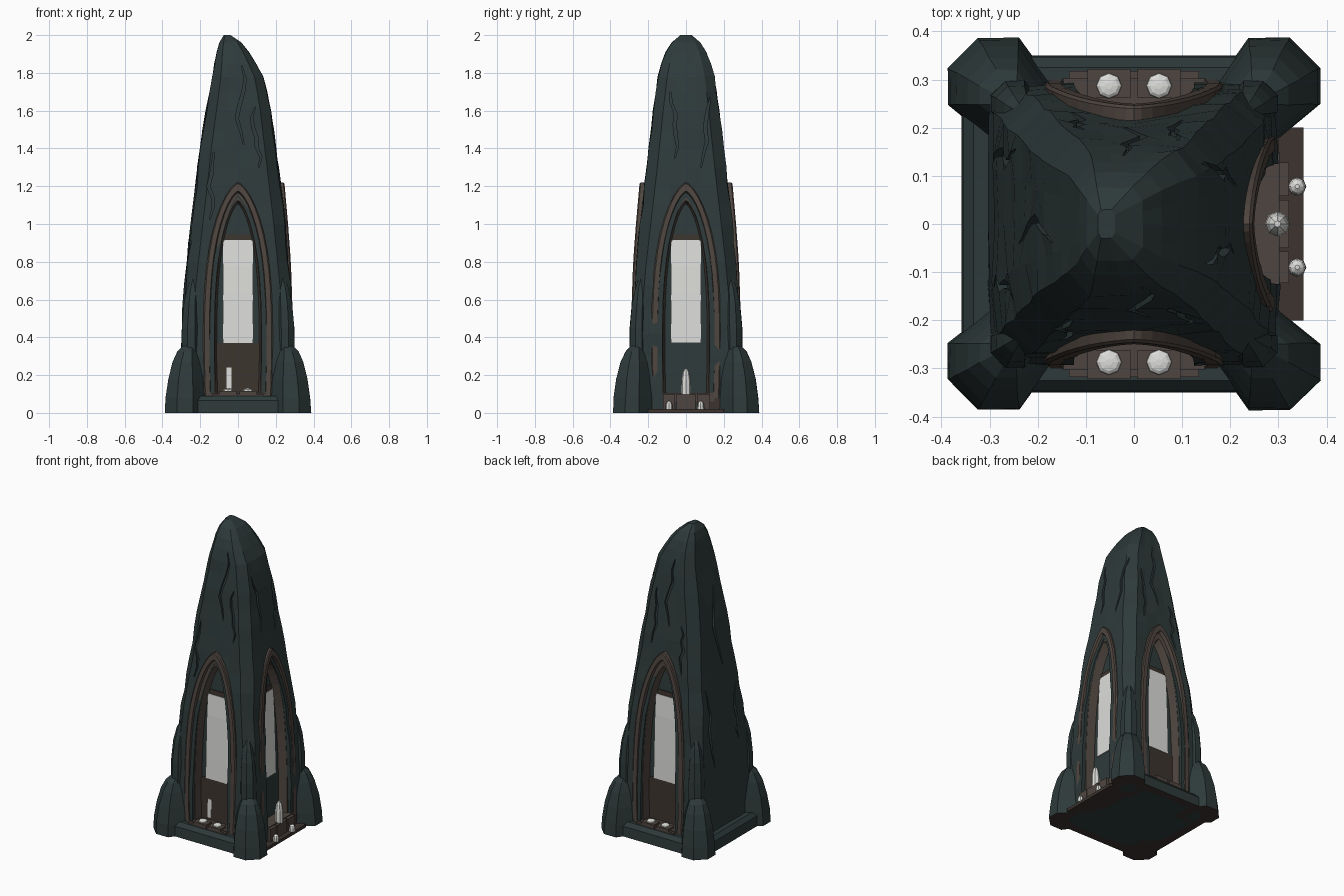
import bpy, bmesh, math, random

random.seed(4)
cube = bpy.data.objects.get("Cube")
if cube:
    bpy.data.objects.remove(cube)


def material(name, rgb):
    m = bpy.data.materials.new(name)
    m.use_nodes = True
    m.diffuse_color = (*rgb, 1)
    bsdf = m.node_tree.nodes["Principled BSDF"]
    bsdf.inputs["Base Color"].default_value = (*rgb, 1)
    bsdf.inputs["Roughness"].default_value = 0.9
    return m


STONE = material("dark green stone", (0.027, 0.042, 0.042))
BROWN = material("brown stone", (0.078, 0.060, 0.050))
EARTH = material("dark brown stone", (0.045, 0.034, 0.028))
WHITE = material("pale wax", (0.72, 0.72, 0.70))


def lerp(table, z):
    for (z0, a), (z1, b) in zip(table, table[1:]):
        if z <= z1:
            return a + (b - a) * (z - z0) / (z1 - z0)
    return table[-1][1]


def turn(quarter, s, d, z):
    """Place a point s along a wall and d out from the axis; 0 front, 1 +x, 2 back, 3 -x."""
    return [(s, -d, z), (d, s, z), (-s, d, z), (-d, -s, z)][quarter]


def loft(name, rings, mat, closed=True, bottom=None):
    """Skin successive rings of points; closed rings are capped at both ends."""
    bm = bmesh.new()
    vs = [[bm.verts.new(p) for p in ring] for ring in rings]
    n = len(vs[0])
    for a, b in zip(vs, vs[1:]):
        for i in range(n if closed else n - 1):
            j = (i + 1) % n
            bm.faces.new((a[i], a[j], b[j], b[i]))
    if closed:
        cap = bm.faces.new(vs[0])
        bm.faces.new(vs[-1])
        cap.material_index = 1 if bottom else 0
    bmesh.ops.recalc_face_normals(bm, faces=bm.faces[:])
    me = bpy.data.meshes.new(name)
    bm.to_mesh(me)
    bm.free()
    me.materials.append(mat)
    if bottom:
        me.materials.append(bottom)
    ob = bpy.data.objects.new(name, me)
    bpy.context.scene.collection.objects.link(ob)
    return ob


def block(name, q, s, d, z, mat, bottom=None):
    """Box on a wall with (min, max) spans."""
    rings = [[turn(q, s[i], d[j], h) for i, j in ((0, 0), (1, 0), (1, 1), (0, 1))] for h in z]
    return loft(name, rings, mat, bottom=bottom)


# Outlines: tower edges by height, and the leaning front of the arch frames
LEFT = [(0, .30), (.35, .296), (.6, .287), (.8, .268), (1, .247), (1.2, .223), (1.4, .2),
        (1.6, .168), (1.8, .133), (1.9, .115), (1.97, .095), (2, .075)]
RIGHT = [(0, .30), (.35, .295), (.6, .285), (.8, .268), (1, .25), (1.2, .226), (1.4, .2),
         (1.6, .172), (1.77, .138), (1.9, .065), (1.97, .01), (2, -.04)]
DEPTH = [(0, .30), (.35, .295), (.6, .283), (.8, .268), (1, .247), (1.2, .223), (1.4, .2),
         (1.6, .177), (1.8, .148), (1.9, .115), (1.97, .07), (2, .03)]
FRAME = [(0, .302), (.4, .293), (.6, .287), (.8, .28), (1, .265), (1.25, .243)]

# Tower
heights = [0, .15, .3, .42, .55, .68, .8, .9, 1, 1.1, 1.2, 1.3, 1.4, 1.5, 1.6, 1.7,
           1.78, 1.85, 1.91, 1.96, 2]
streak = [random.uniform(-.006, .003) for _ in range(20)]
rings = []
for z in heights:
    l, r, h = lerp(LEFT, z), lerp(RIGHT, z), lerp(DEPTH, z)
    ring = []
    for q in range(4):
        for k, t in enumerate((-.88, -.45, 0, .45, .88)):
            wear = 1 + (streak[q * 5 + k] + random.uniform(-.005, .005)) / .25
            x, y, _ = turn(q, t * (1 - .14 * z), wear, z)
            ring.append(((r - l) / 2 + x * (r + l) / 2, y * h, z))
    rings.append(ring)
tower = loft("tower", rings, STONE)


def arch(u, w, power):
    return w * (1 - u ** 3) ** power


def cut(target, cutters):
    for c in cutters:
        c.hide_render = True
        mod = target.modifiers.new("cut", "BOOLEAN")
        mod.operation, mod.solver, mod.object = "DIFFERENCE", "EXACT", c
    bpy.context.view_layer.update()
    dg = bpy.context.evaluated_depsgraph_get()
    me = bpy.data.meshes.new_from_object(target.evaluated_get(dg))
    target.modifiers.clear()
    target.data = me
    for c in cutters:
        bpy.data.objects.remove(c)


STEPS = [math.sin(i / 12 * math.pi / 2) for i in range(13)]
SPRING, SILL = .3, .08

# Niche recesses and weathered cracks cut into the tower
cutters = []
for q in range(3):
    rows = [(.1, .125)] + [(SPRING + u * (1.14 - SPRING), max(arch(u, .125, .75), .003)) for u in STEPS]
    cutters.append(loft("niche_cutter", [
        [turn(q, s, d, z) for s, d in ((-w, .6), (w, .6), (w, lerp(FRAME, z) - .08), (-w, lerp(FRAME, z) - .08))]
        for z, w in rows], STONE))
cracks = [(0, .03, 1.42, 1.84), (0, -.15, 1.02, 1.38), (0, .11, 1.3, 1.62), (1, -.06, 1.35, 1.7),
          (1, .08, 1.3, 1.72), (2, .02, 1.38, 1.8), (2, -.1, 1.25, 1.6), (2, .13, 1.1, 1.4),
          (3, .04, 1.1, 1.6), (3, -.12, .5, 1.0), (3, .13, .6, .95)]
for q, s0, z0, z1 in cracks:
    edge = (DEPTH, RIGHT, DEPTH, LEFT)[q]
    rings, s = [], s0
    for i in range(7):
        z = z0 + (z1 - z0) * i / 6
        w = .002 + .007 * math.sin(math.pi * i / 6)
        d = lerp(edge, z) - .016
        rings.append([turn(q, s + a, b, z) for a, b in ((-w, .6), (w, .6), (w, d), (-w, d))])
        s += random.uniform(-.025, .025)
    cutters.append(loft("crack_cutter", rings, STONE))
cut(tower, cutters)


# Arch frames: nested bands stepping into the niche
BANDS = [(.185, 1.22, -.06), (.185, 1.22, -.006), (.178, 1.213, 0), (.152, 1.175, 0),
         (.147, 1.165, -.022), (.123, 1.125, -.025), (.112, 1.105, -.082)]


def frame(q):
    arcs = []
    for w, top, d in BANDS:
        half = [(w - .006, SILL)] + [(arch(u, w, .68), SPRING + u * (top - SPRING)) for u in STEPS]
        pts = half + [(-s, z) for s, z in reversed(half[:-1])]
        arcs.append([turn(q, s, lerp(FRAME, z) + d, z) for s, z in pts])
    loft("arch_frame", arcs, BROWN, closed=False)


def wall_plate(name, q, w, z0, z1, out, mat):
    """Thin panel following the lean of the niche wall."""
    rings = []
    for i in range(5):
        z = z0 + (z1 - z0) * i / 4
        f = lerp(FRAME, z) - .08
        rings.append([turn(q, s, f + d, z) for s, d in ((-w, -.001), (w, -.001), (w, out), (-w, out))])
    loft(name, rings, mat)


def candle(name, q, s, d, z, r, h, sides=8):
    """Wax stub with a rounded top."""
    rings = [[turn(q, s + r * k * math.cos(a * math.tau / sides), d + r * k * math.sin(a * math.tau / sides), z + h * t)
              for a in range(sides)] for k, t in ((1, 0), (.95, .55), (.7, .85), (.25, 1))]
    loft(name, rings, WHITE)


for q in range(3):
    frame(q)
    wall_plate("window_pane", q, .08, .37, .915, .008, WHITE)
    wall_plate("window_lintel", q, .07, .915, .945, .006, EARTH)
    block("niche_sill", q, (-.15, .15), (.2, .302), (.06, .105), BROWN)

# Front and back: brown lower wall, two ledge stones with melted wax
for q in (0, 2):
    wall_plate("lower_wall", q, .115, .1, .37, .005, EARTH)
    block("ledge", q, (-.135, .135), (.25, .318), (.05, .1), BROWN)
    for s in (-.052, .052):
        block("ledge_stone", q, (s - .045, s + .045), (.262, .322), (.08, .117), BROWN)
        candle("wax_puddle", q, s, .287, .115, .027, .016)
wall_plate("wax_drip", 0, .013, .12, .24, .009, WHITE)
bpy.data.objects["wax_drip"].location.x = -.048

# Open side: low step, ledge stones, candle and fallen wax
block("side_step", 1, (-.2, .2), (.2, .352), (0, .02), EARTH, EARTH)
block("side_riser", 1, (-.18, .18), (.2, .3), (.015, .08), EARTH)
for s, w in ((-.09, .033), (0, .05), (.093, .035)):
    block("side_stone", 1, (s - w, s + w), (.25, .322), (.015, .1), BROWN)
candle("tall_candle", 1, 0, .298, .1, .026, .135)
for s in (-.09, .078):
    candle("fallen_wax", 1, s, .339, .02, .019, .042)

# Plinth with sloped upper edge, stopping short of the open side
rings = []
for z, out in ((0, .35), (.065, .347), (.09, .325)):
    rings.append([(-out - .008, -out, z), (.29, -out, z), (.29, out, z), (-out - .008, out, z)])
loft("plinth", rings, STONE, bottom=EARTH)

# Corner boulders in two tiers
FOOT = [(.388, .25), (.388, .325), (.325, .388), (.24, .388), (.17, .29), (.17, .17), (.29, .17)]


def boulder(name, mx, my, core, tiers, bottom=None):
    rings = []
    for z, k in tiers:
        rings.append([(mx * (core + (x - core) * k + random.uniform(-.003, 0)),
                       my * (core + (y - core) * k + random.uniform(-.003, 0)), z) for x, y in FOOT])
    loft(name, rings, STONE, bottom=bottom)


for mx in (-1, 1):
    for my in (-1, 1):
        boulder("corner_boulder", mx, my, .25,
                ((0, 1), (.08, .97), (.18, .87), (.27, .7), (.325, .52), (.36, .28)), EARTH)
        boulder("upper_boulder", mx, my, .22,
                ((.25, .48), (.45, .47), (.58, .4), (.66, .3), (.74, .12)))
